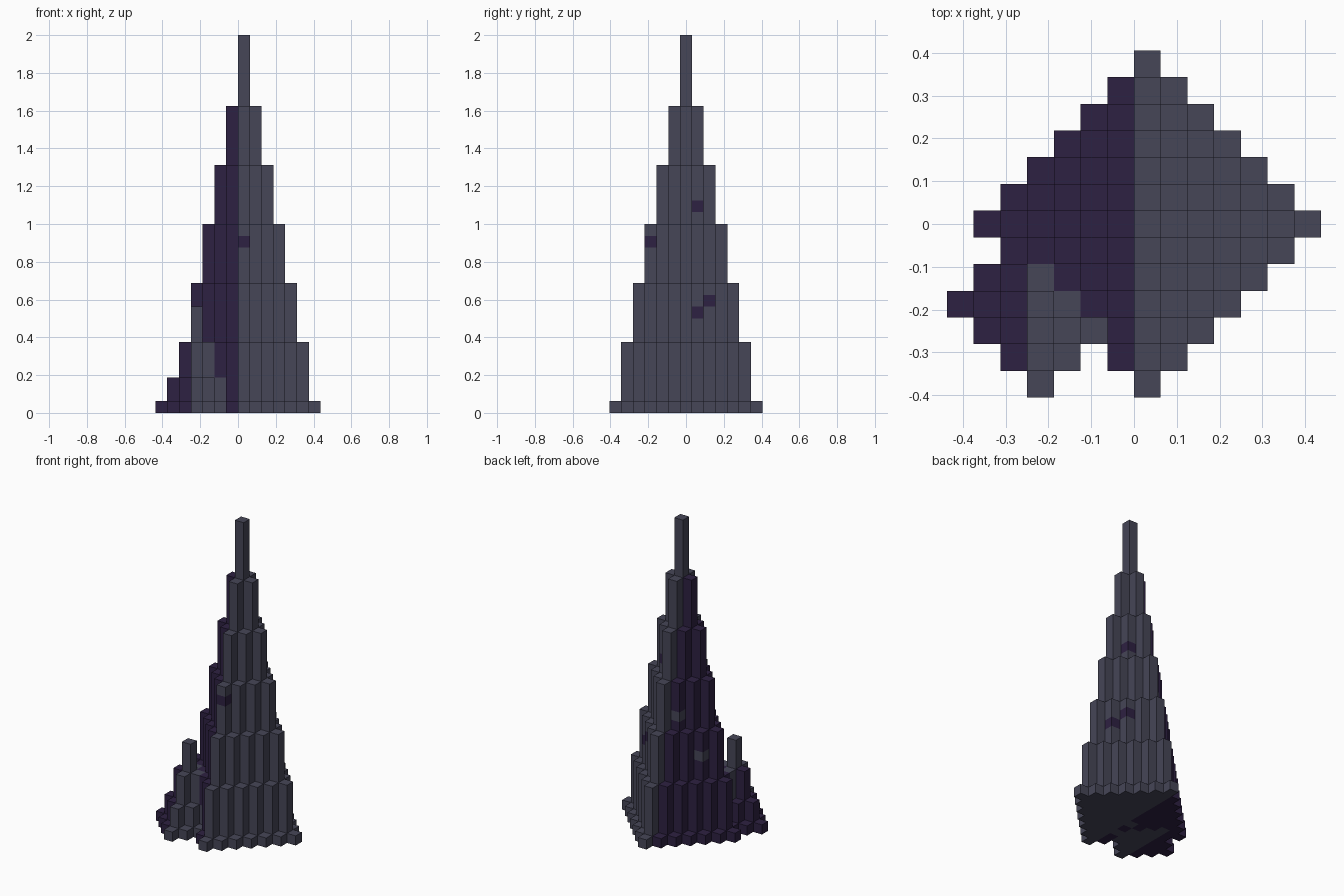
import bpy
import bmesh
from mathutils import Vector

cube = bpy.data.objects.get("Cube")
if cube:
    bpy.data.objects.remove(cube)

U = 1 / 16  # block size


def material(name, rgb):
    m = bpy.data.materials.new(name)
    m.use_nodes = True
    m.diffuse_color = (*rgb, 1)
    m.node_tree.nodes["Principled BSDF"].inputs["Base Color"].default_value = (*rgb, 1)
    return m


GREY, PURPLE = 0, 1
MATERIALS = [material("slate_grey", (0.061, 0.061, 0.096)),
             material("dark_purple", (0.027, 0.015, 0.054))]


def spire(ci, cj, heights):
    """Stepped diamond of blocks; the side towards -x is purple."""
    blocks = {}
    r = len(heights)
    for i in range(-r, r + 1):
        for j in range(-r, r + 1):
            d = abs(i) + abs(j)
            if d < r:
                for k in range(heights[d]):
                    blocks[ci + i, cj + j, k] = PURPLE if i < 0 else GREY
    return blocks


# Two spires; the small one replaces shared blocks
large = spire(0, 0, [32, 26, 21, 16, 11, 6, 1])
small = spire(-4, -3, [9, 6, 3, 1])
large = {c: m for c, m in large.items() if c not in small}

# Odd blocks in the other colour
for c in [(0, -3, 14), (1, 1, 17), (3, 1, 8), (2, 2, 9),
          (-1, 2, 12), (-3, 1, 8), (-1, -1, 0)]:
    large[c] = 1 - large[c]

occupied = set(large) | set(small)


def build(name, blocks):
    """Make the exposed block faces into one mesh."""
    bm = bmesh.new()
    for cell, colour in blocks.items():
        centre = Vector((cell[0] + 0.5, cell[1], cell[2] + 0.5))
        for axis in range(3):
            for sign in (-1, 1):
                n = Vector((0, 0, 0))
                n[axis] = sign
                if tuple(int(a + b) for a, b in zip(cell, n)) in occupied:
                    continue
                a = Vector((0, 0, 0))
                a[(axis + 1) % 3] = 0.5
                b = n.cross(a)
                mid = centre + n / 2
                corners = (mid - a - b, mid + a - b, mid + a + b, mid - a + b)
                face = bm.faces.new([bm.verts.new(p * U) for p in corners])
                face.material_index = colour
    bmesh.ops.remove_doubles(bm, verts=bm.verts, dist=U / 100)
    mesh = bpy.data.meshes.new(name)
    bm.to_mesh(mesh)
    bm.free()
    for m in MATERIALS:
        mesh.materials.append(m)
    bpy.context.collection.objects.link(bpy.data.objects.new(name, mesh))


build("large_spire", large)
build("small_spire", small)
